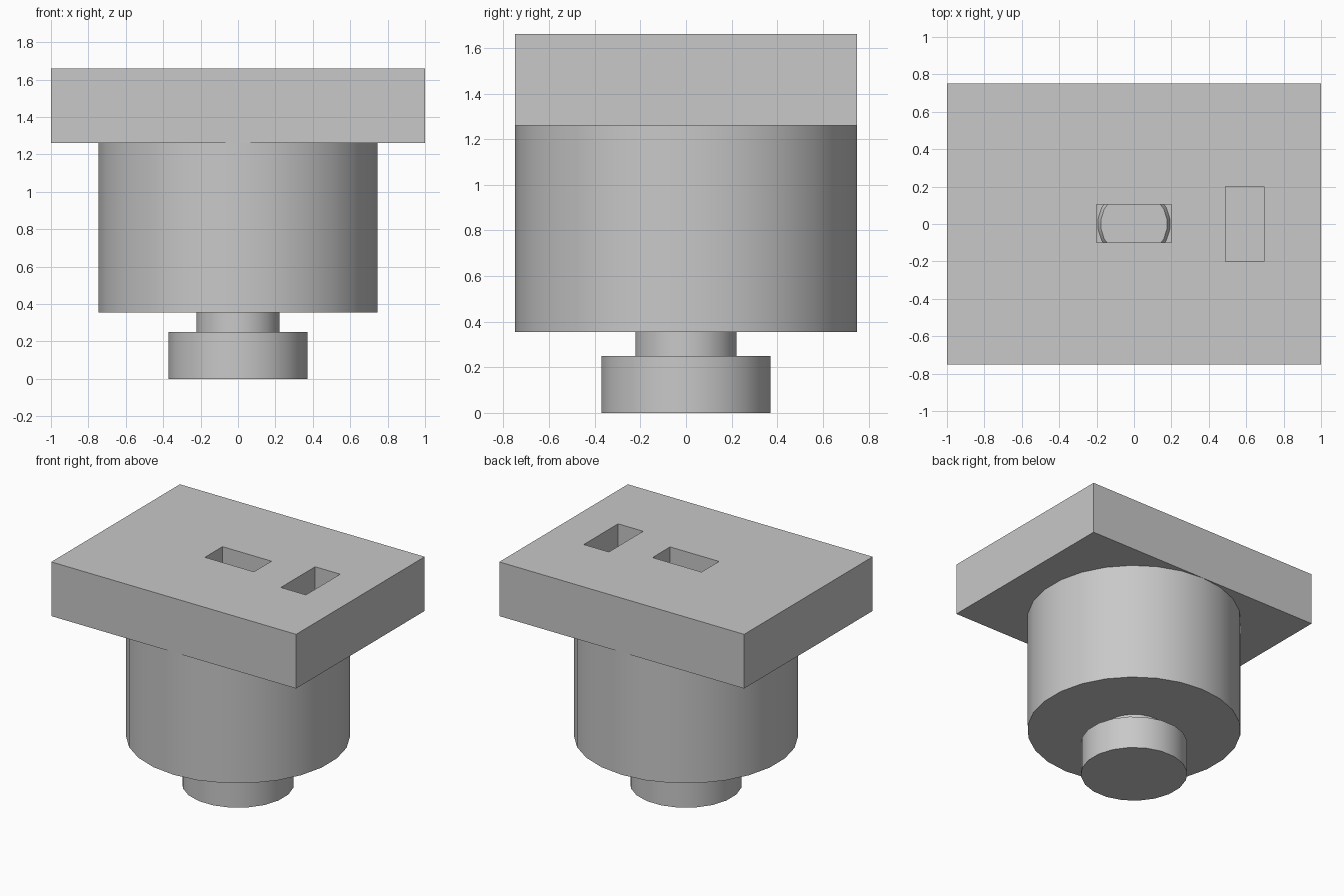
import bpy
import bmesh
from math import sin, cos, pi, radians

if "Cube" in bpy.data.objects:
    bpy.data.objects.remove(bpy.data.objects["Cube"], do_unlink=True)

grey = bpy.data.materials.new("plain_grey")
grey.use_nodes = True
COLOUR = (0.58, 0.58, 0.58, 1)
grey.diffuse_color = COLOUR
grey.node_tree.nodes["Principled BSDF"].inputs["Base Color"].default_value = COLOUR


def finish(name, bm):
    """Turn a bmesh into a named grey object."""
    bmesh.ops.recalc_face_normals(bm, faces=bm.faces)
    mesh = bpy.data.meshes.new(name)
    bm.to_mesh(mesh)
    bm.free()
    mesh.materials.append(grey)
    obj = bpy.data.objects.new(name, mesh)
    bpy.context.collection.objects.link(obj)
    return obj


def turned(name, sides, turn, bottom, top):
    """Round part between two (radius, height) ends."""
    bm = bmesh.new()
    rings = []
    for radius, z in (bottom, top):
        angles = [turn + 2 * pi * i / sides for i in range(sides)]
        rings.append([bm.verts.new((radius * cos(a), radius * sin(a), z)) for a in angles])
    for ring in rings:
        bm.faces.new(ring)
    low, high = rings
    for i in range(sides):
        j = (i + 1) % sides
        bm.faces.new((low[i], low[j], high[j], high[i]))
    obj = finish(name, bm)
    bpy.ops.object.select_all(action="DESELECT")
    obj.select_set(True)
    bpy.context.view_layer.objects.active = obj
    bpy.ops.object.shade_smooth_by_angle(angle=radians(30))
    return obj


def box(name, x, y, z):
    """Box from (min, max) ranges."""
    bm = bmesh.new()
    bmesh.ops.create_cube(bm, size=1)
    for v in bm.verts:
        v.co = [r[0] if c < 0 else r[1] for c, r in zip(v.co, (x, y, z))]
    return finish(name, bm)


# Foot, neck and main barrel
turned("foot", 20, pi / 20, (0.375, 0), (0.375, 0.25))
turned("neck", 20, pi / 20, (0.225, 0.25), (0.225, 0.355))
turned("barrel", 26, pi / 2, (0.75, 0.355), (0.75, 1.26))

# Top plate with two slots cut right through
plate = box("top_plate", (-1, 1), (-0.75, 0.75), (1.26, 1.66))
slots = {"centre_slot_cutter": ((-0.2, 0.2), (-0.1, 0.105)),
         "side_slot_cutter": ((0.49, 0.695), (-0.2, 0.2))}
for name, (x, y) in slots.items():
    cutter = box(name, x, y, (1.2, 1.72))
    cutter.hide_render = True
    cutter.hide_set(True)
    cut = plate.modifiers.new(name, "BOOLEAN")
    cut.operation = "DIFFERENCE"
    cut.solver = "EXACT"
    cut.object = cutter

# Tapered shaft tip seen at the bottom of the centre slot
turned("shaft_tip", 20, pi / 20, (0.225, 1.2), (0.178, 1.29))
